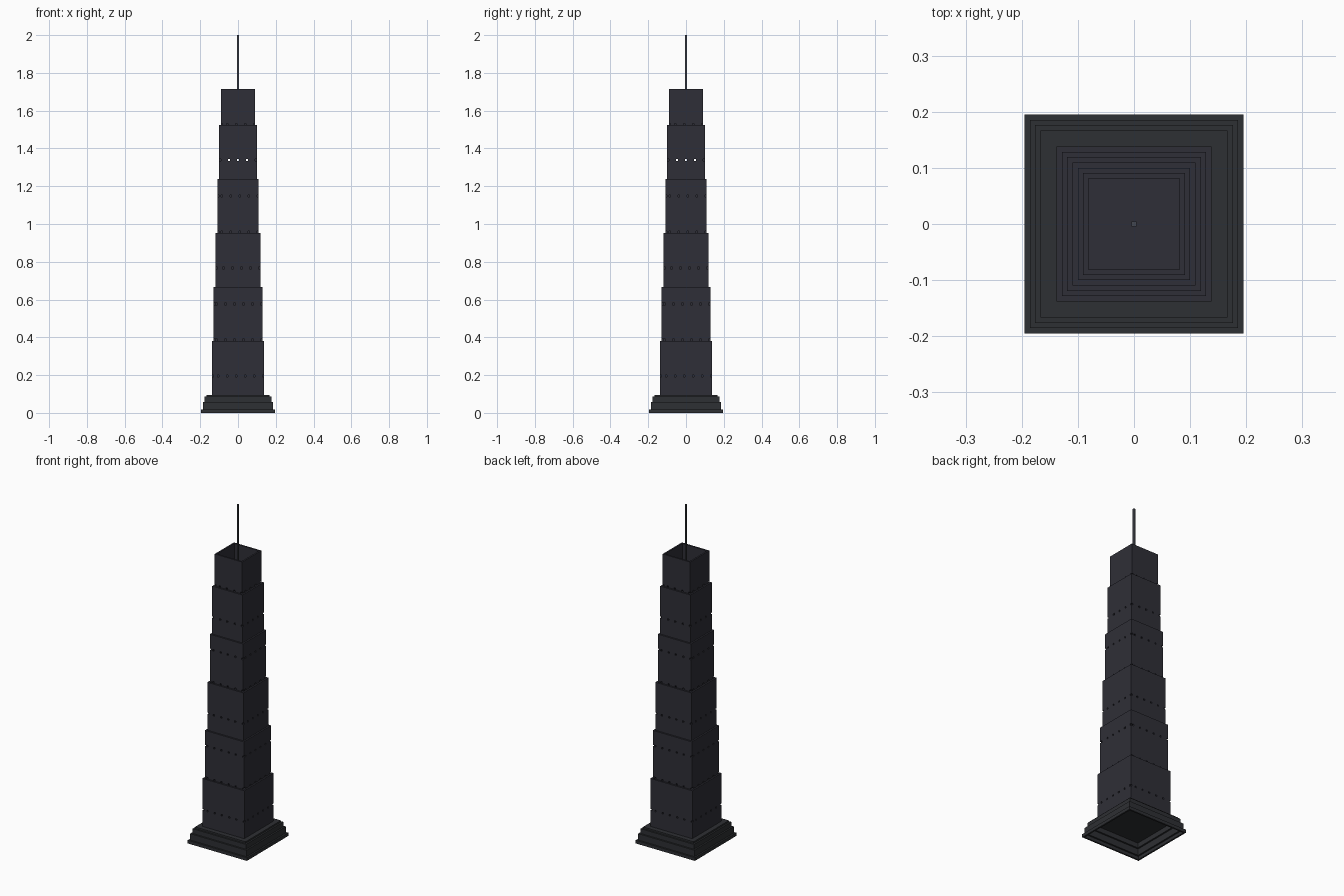
import bpy, bmesh, math
from mathutils import Matrix, Vector

if "Cube" in bpy.data.objects:
    bpy.data.objects.remove(bpy.data.objects["Cube"], do_unlink=True)

U = 2 / 210  # one block; the tower is 210 blocks tall


def material(name, rgb):
    m = bpy.data.materials.new(name)
    m.use_nodes = True
    m.diffuse_color = (*rgb, 1)
    m.node_tree.nodes["Principled BSDF"].inputs["Base Color"].default_value = (*rgb, 1)
    return m


BASE = material("charcoal stone", (0.027, 0.029, 0.033))
WALL = material("dark slate", (0.028, 0.028, 0.038))
MAST = material("steel grey", (0.06, 0.065, 0.08))


def box(bm, x0, x1, y0, y1, z0, z1, turn=0):
    """Box in block units, turned by quarter turns about the tower axis."""
    size = Vector((x1 - x0, y1 - y0, z1 - z0)) * U
    mid = Vector((x0 + x1, y0 + y1, z0 + z1)) * U / 2
    rot = Matrix.Rotation(turn * math.pi / 2, 4, 'Z')
    bmesh.ops.create_cube(bm, size=1, matrix=rot @ Matrix.Translation(mid) @ Matrix.Diagonal((*size, 1)))


def ring(bm, width, z0, z1):
    """Square tube, one block thick."""
    loops = []
    for half, z in ((width / 2, z0), (width / 2, z1), (width / 2 - 1, z1), (width / 2 - 1, z0)):
        loops.append([bm.verts.new((sx * half * U, sy * half * U, z * U))
                      for sx, sy in ((-1, -1), (1, -1), (1, 1), (-1, 1))])
    for a, b in zip(loops, loops[1:] + loops[:1]):
        for i in range(4):
            j = (i + 1) % 4
            bm.faces.new((a[i], a[j], b[j], b[i]))


def pierced_ring(bm, width, z):
    """One course of wall with a one-block opening every five blocks from each corner."""
    h = width // 2
    for turn in range(4):
        right = h
        while right > -h:
            # the run of blocks between this opening and the next
            left = max(right - 4, -h + 1)
            if left < right:
                box(bm, left - 0.5, right - 0.5, -h - 0.5, -h + 0.5, z, z + 1, turn)
            right -= 5


def finish(bm, name, mat):
    bmesh.ops.recalc_face_normals(bm, faces=bm.faces)
    me = bpy.data.meshes.new(name)
    bm.to_mesh(me)
    bm.free()
    me.materials.append(mat)
    ob = bpy.data.objects.new(name, me)
    bpy.context.collection.objects.link(ob)


# Stepped hollow plinth, closed by a slab
for i, (width, z0, z1) in enumerate(((41, 0, 2), (39, 2, 6), (37, 6, 9))):
    bm = bmesh.new()
    ring(bm, width, z0, z1)
    finish(bm, f"plinth_step_{i + 1}", BASE)
bm = bmesh.new()
box(bm, -17.5, 17.5, -17.5, 17.5, 9, 10)
finish(bm, "plinth_slab", BASE)

# Six hollow tiers, each one block narrower per side, with window rows every 20 blocks
levels = (10, 40, 70, 100, 130, 160, 190)
for i in range(6):
    width, z, top = 29 - 2 * i, levels[i], min(levels[i + 1], 180)
    bm = bmesh.new()
    for row in range(20, 180, 20):
        if z <= row < top:
            if row > z:
                ring(bm, width, z, row)
            pierced_ring(bm, width, row)
            z = row + 1
    ring(bm, width, z, top)
    finish(bm, f"tower_tier_{i + 1}", WALL)

# Sunken roof floor and mast
bm = bmesh.new()
box(bm, -8.5, 8.5, -8.5, 8.5, 160, 161)
finish(bm, "roof_floor", WALL)
bm = bmesh.new()
box(bm, -0.5, 0.5, -0.5, 0.5, 161, 210)
finish(bm, "mast", MAST)
